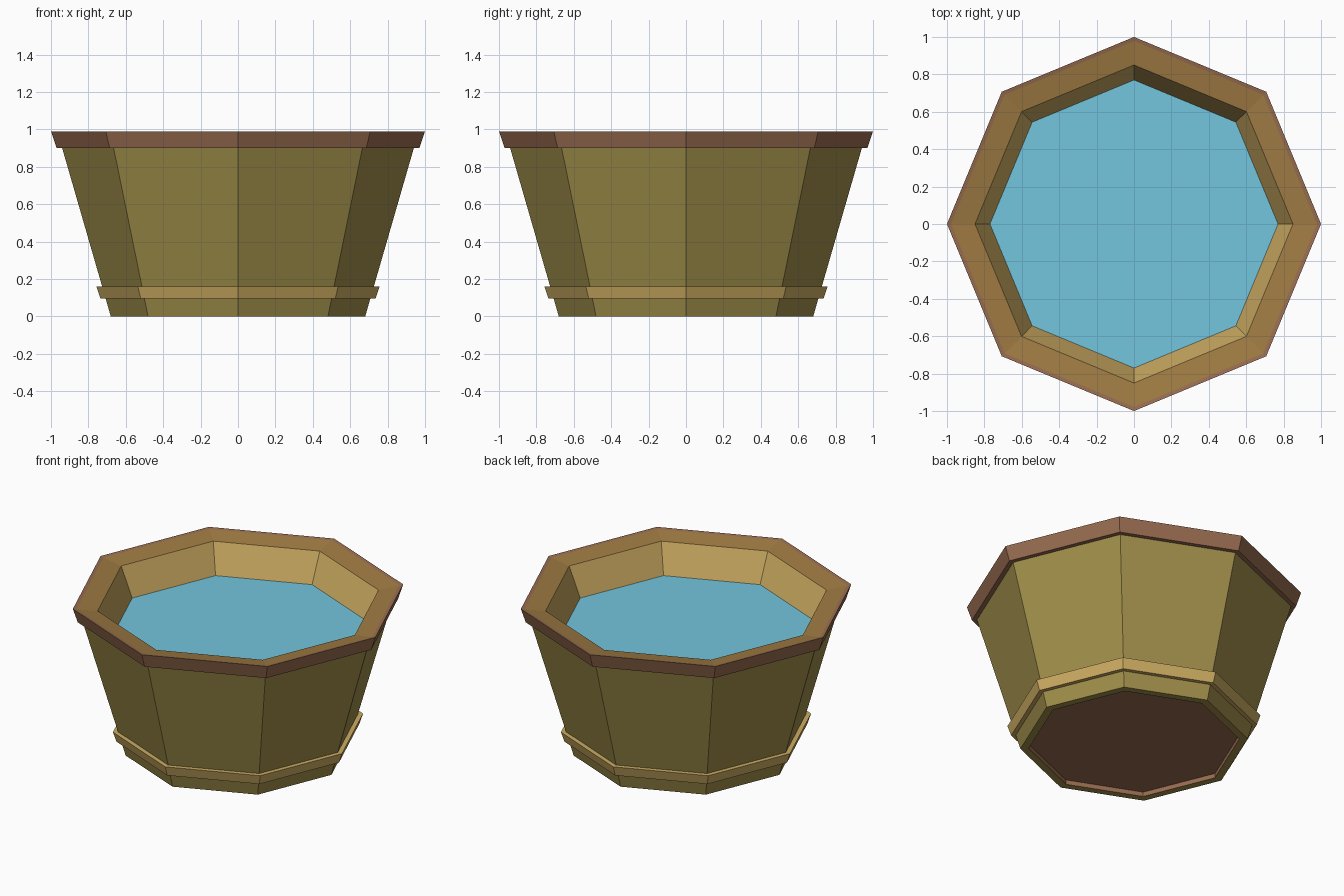
import bpy
from math import cos, sin, pi

SIDES = 8

if "Cube" in bpy.data.objects:
    bpy.data.objects.remove(bpy.data.objects["Cube"], do_unlink=True)


def material(name, r, g, b):
    """Flat material from 8-bit display colour, converted to linear."""
    colour = [((c / 255 + 0.055) / 1.055) ** 2.4 for c in (r, g, b)] + [1]
    mat = bpy.data.materials.new(name)
    mat.use_nodes = True
    mat.diffuse_color = colour
    mat.node_tree.nodes["Principled BSDF"].inputs["Base Color"].default_value = colour
    return mat


olive = material("olive wood", 160, 142, 74)
tan = material("light tan wood", 205, 172, 98)
brown = material("red brown wood", 152, 108, 80)
rim_tan = material("rim top wood", 160, 123, 67)
blue = material("water blue", 116, 197, 222)


def ring(radius, z):
    return [(radius * cos(2 * pi * k / SIDES), radius * sin(2 * pi * k / SIDES), z)
            for k in range(SIDES)]


def make(name, verts, faces, mats, indices):
    mesh = bpy.data.meshes.new(name)
    mesh.from_pydata(verts, [], faces)
    for mat in mats:
        mesh.materials.append(mat)
    for poly, index in zip(mesh.polygons, indices):
        poly.material_index = index
    obj = bpy.data.objects.new(name, mesh)
    bpy.context.collection.objects.link(obj)
    return obj


def lathe(name, profile, colours):
    """Sweep an (r, z) profile round the octagon, one colour per segment."""
    verts = [v for r, z in profile for v in ring(r, z)]
    mats = list(dict.fromkeys(colours))
    faces, indices = [], []
    for i, colour in enumerate(colours):
        for k in range(SIDES):
            n = (k + 1) % SIDES
            a, b = i * SIDES, (i + 1) * SIDES
            faces.append((a + k, a + n, b + n, b + k))
            indices.append(mats.index(colour))
    return make(name, verts, faces, mats, indices)


def disc(name, radius, z, mat, up):
    order = list(range(SIDES))
    return make(name, ring(radius, z), [order if up else order[::-1]], [mat], [0])


# Tapered outer wall with a shallow recessed foot
lathe("outer_wall", [(0.63, 0.03), (0.63, 0), (0.68, 0), (0.94, 0.9)],
      [brown, olive, olive])
disc("floor", 0.63, 0.03, brown, up=False)

# Hoop round the foot
lathe("lower_band", [(0.705, 0.095), (0.735, 0.095), (0.757, 0.16), (0.724, 0.16)],
      [tan, tan, tan])

# Overhanging rim, its top dipping slightly inward
lathe("rim", [(0.93, 0.9), (0.97, 0.9), (1, 0.99), (0.978, 0.986), (0.85, 0.965)],
      [brown, brown, brown, rim_tan])

# Inner wall and water surface
lathe("inner_wall", [(0.85, 0.965), (0.77, 0.775)], [tan])
disc("water", 0.77, 0.775, blue, up=True)
